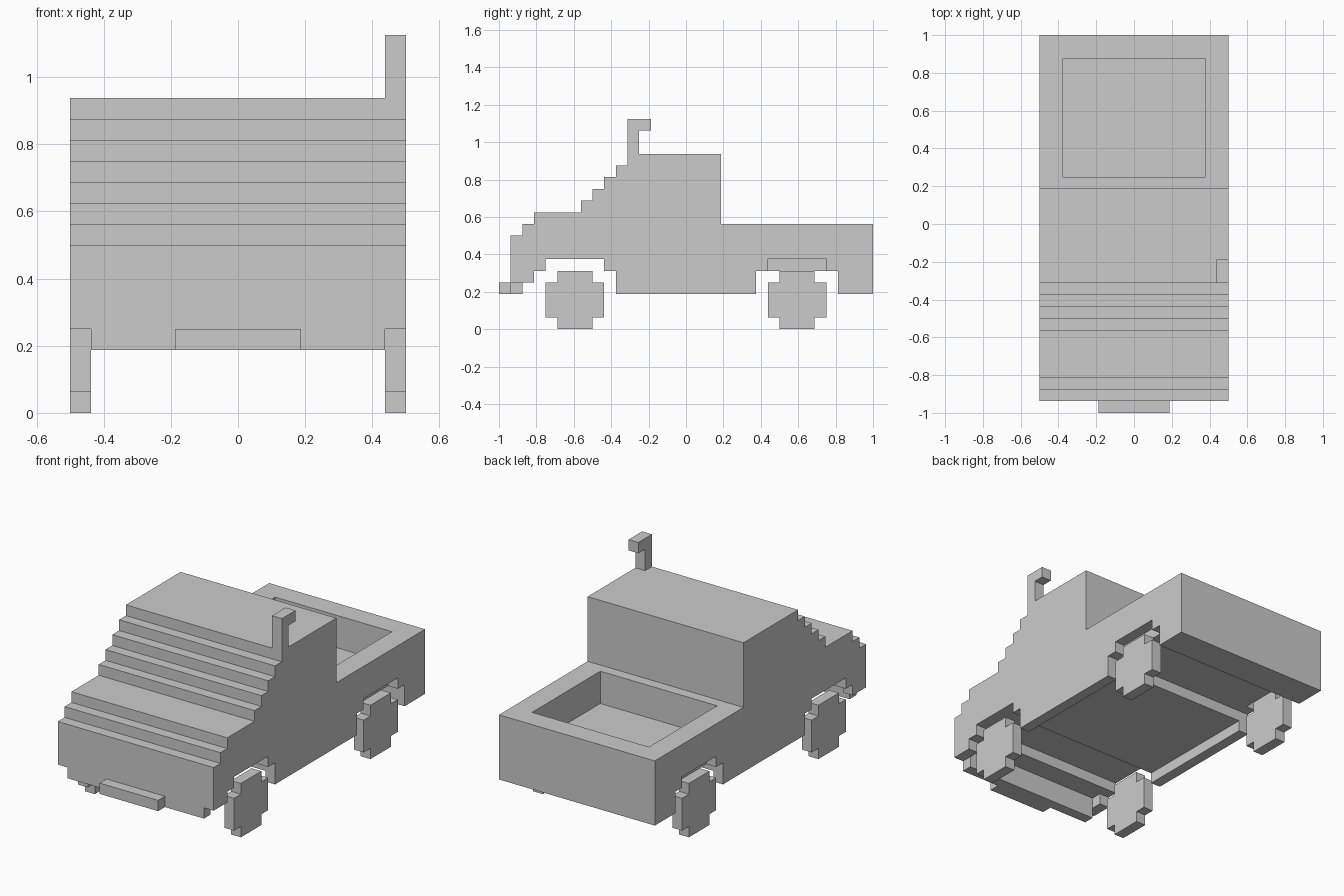
import bpy, bmesh

if "Cube" in bpy.data.objects:
    bpy.data.objects.remove(bpy.data.objects["Cube"])

U = 1 / 16  # block size


def extrude(name, profile, x0, x1):
    """Extrude a (y, z) outline along x, all in block units."""
    bm = bmesh.new()
    face = bm.faces.new([bm.verts.new((x0 * U, y * U, z * U)) for y, z in profile])
    ext = bmesh.ops.extrude_face_region(bm, geom=[face])
    moved = [v for v in ext["geom"] if isinstance(v, bmesh.types.BMVert)]
    bmesh.ops.translate(bm, verts=moved, vec=((x1 - x0) * U, 0, 0))
    bmesh.ops.recalc_face_normals(bm, faces=bm.faces)
    mesh = bpy.data.meshes.new(name)
    bm.to_mesh(mesh)
    bm.free()
    ob = bpy.data.objects.new(name, mesh)
    bpy.context.collection.objects.link(ob)
    return ob


def box(name, x0, x1, y0, y1, z0, z1):
    return extrude(name, [(y0, z0), (y1, z0), (y1, z1), (y0, z1)], x0, x1)


def cut(target, cutter):
    cutter.hide_render = True
    cutter.hide_viewport = True
    cutter.display_type = 'WIRE'
    mod = target.modifiers.new(cutter.name, 'BOOLEAN')
    mod.operation = 'DIFFERENCE'
    mod.solver = 'EXACT'
    mod.object = cutter


# Body: stepped bonnet and windscreen, cab, bed, wheel arches
outline = [(-15, 4), (-15, 8), (-14, 8), (-14, 9), (-13, 9), (-13, 10), (-9, 10)]
for i in range(4):
    outline += [(-9 + i, 11 + i), (-8 + i, 11 + i)]
outline += [(-5, 15), (3, 15), (3, 9), (16, 9), (16, 3), (13, 3), (13, 5),
            (12, 5), (12, 6), (7, 6), (7, 5), (6, 5), (6, 3), (-6, 3), (-6, 5),
            (-7, 5), (-7, 6), (-12, 6), (-12, 5), (-13, 5), (-13, 4)]
body = extrude("body", outline, -8, 8)

# Open load bed and recesses in the underside
cut(body, box("bed_cutter", -6, 6, 4, 14, 6, 10))
cut(body, box("floor_cutter", -7, 7, -6.5, 6.5, 2, 4))
cut(body, box("nose_cutter", -7, 7, -14, -13, 3, 5))

# Floor under the bed between the rear arches
box("bed_floor", -7, 7, 7, 12, 5, 6)

# Front lip and bumper
box("front_lip", -7, 7, -15, -14, 3, 4)
box("bumper", -3, 3, -16, -15, 3, 4)

# Hooked exhaust pipe on the roof corner
extrude("roof_pipe", [(-5, 14), (-4, 14), (-4, 17), (-3, 17), (-3, 18), (-5, 18)], 7, 8)

# Four blocky wheels
rim = [(-1.5, 0), (1.5, 0), (1.5, 1), (2.5, 1), (2.5, 4), (1.5, 4),
       (1.5, 5), (-1.5, 5), (-1.5, 4), (-2.5, 4), (-2.5, 1), (-1.5, 1)]
for end, yc in (("front", -9.5), ("rear", 9.5)):
    for side, x0 in (("left", -8), ("right", 7)):
        extrude(f"{end}_{side}_wheel", [(y + yc, z) for y, z in rim], x0, x0 + 1)
